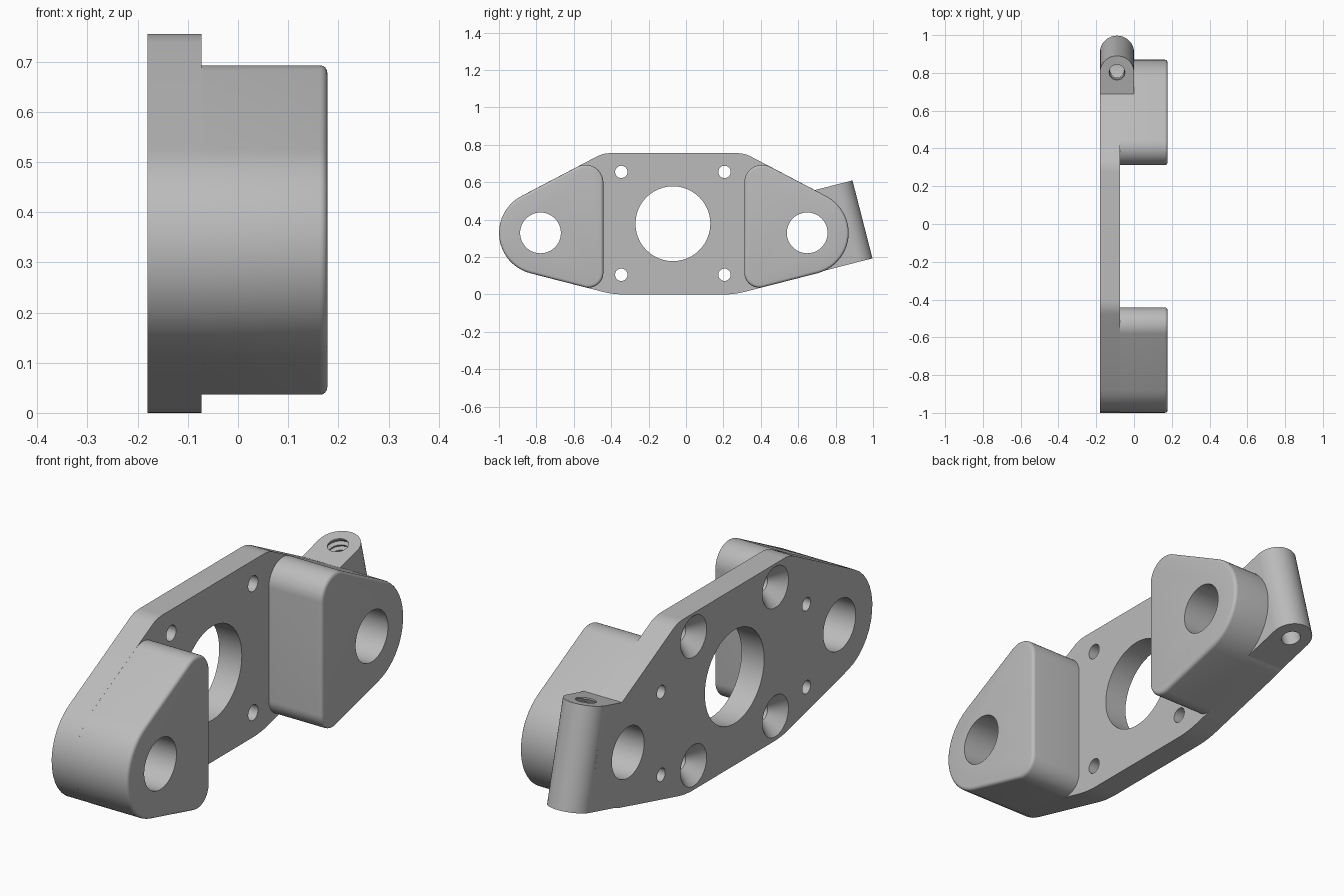
import bpy, bmesh, math
from mathutils import Vector

old = bpy.data.objects.get("Cube")
if old:
    bpy.data.objects.remove(old, do_unlink=True)

grey = bpy.data.materials.new("machined grey")
grey.use_nodes = True
COLOR = (0.5, 0.5, 0.5, 1)
grey.diffuse_color = COLOR
grey.node_tree.nodes["Principled BSDF"].inputs["Base Color"].default_value = COLOR

MID = -0.065                          # y of the plate's symmetry line
BACK, FACE, FRONT = -0.18, -0.073, 0.178
END_Y, END_Z, END_R = 0.713, 0.329, 0.222
X_AXIS = Vector((1, 0, 0))


def finish(name, bm):
    bmesh.ops.recalc_face_normals(bm, faces=bm.faces)
    mesh = bpy.data.meshes.new(name)
    bm.to_mesh(mesh)
    bm.free()
    mesh.materials.append(grey)
    ob = bpy.data.objects.new(name, mesh)
    bpy.context.collection.objects.link(ob)
    return ob


def rounded(corners, steps=14):
    """Polygon from (y, z, radius) corners, each replaced by a tangent arc."""
    pts = []
    for i, (y, z, r) in enumerate(corners):
        p = Vector((y, z))
        a = (Vector(corners[i - 1][:2]) - p).normalized()
        b = (Vector(corners[(i + 1) % len(corners)][:2]) - p).normalized()
        half = a.angle(b) / 2
        center = p + (a + b).normalized() * r / math.sin(half)
        start = p + a * r / math.tan(half) - center
        end = p + b * r / math.tan(half) - center
        turn = math.atan2(start.x * end.y - start.y * end.x, start.dot(end))
        for k in range(steps + 1):
            c, s = math.cos(turn * k / steps), math.sin(turn * k / steps)
            pts.append(center + Vector((start.x * c - start.y * s,
                                        start.x * s + start.y * c)))
    return pts


def prism(name, points, offset, bevel=0):
    bm = bmesh.new()
    face = bm.faces.new([bm.verts.new(p) for p in points])
    ext = bmesh.ops.extrude_face_region(bm, geom=[face])["geom"]
    top = [g for g in ext if isinstance(g, bmesh.types.BMVert)]
    bmesh.ops.translate(bm, verts=top, vec=offset)
    if bevel:
        rim = [e for e in bm.edges if all(v in top for v in e.verts)]
        bmesh.ops.bevel(bm, geom=rim, offset=bevel, segments=4,
                        profile=0.5, affect='EDGES')
    return finish(name, bm)


def turned(name, profile, origin, axis, sides=48):
    """Closed solid of revolution from (radius, distance along axis) pairs."""
    bm = bmesh.new()
    side = axis.orthogonal().normalized()
    other = axis.cross(side)
    rings = []
    for r, h in profile:
        rings.append([bm.verts.new(origin + axis * h + r * (
            side * math.cos(t * math.tau / sides) + other * math.sin(t * math.tau / sides)))
            for t in range(sides)])
    for lo, hi in zip(rings, rings[1:]):
        for i in range(sides):
            j = (i + 1) % sides
            bm.faces.new((lo[i], lo[j], hi[j], hi[i]))
    bm.faces.new(rings[0])
    bm.faces.new(rings[-1])
    ob = finish(name, bm)
    ob.hide_render = True
    return ob


def cut(ob, cutters):
    bpy.context.view_layer.objects.active = ob
    for c in cutters:
        mod = ob.modifiers.new("cut", 'BOOLEAN')
        mod.operation, mod.solver, mod.object = 'DIFFERENCE', 'EXACT', c
        bpy.ops.object.modifier_apply(modifier=mod.name)


def smooth(ob):
    bpy.ops.object.select_all(action='DESELECT')
    ob.select_set(True)
    bpy.context.view_layer.objects.active = ob
    bpy.ops.object.shade_smooth_by_angle(angle=math.radians(28))


def drill(name, y, z, profile):
    return turned(name, profile, Vector((0, y, z)), X_AXIS)


def through(r):
    return [(r, -0.4), (r, 0.4)]


# Mounting plate: six-sided outline with large rounded ends
TOP_T, LOW_T, TIP_T, TIP_Z, HEIGHT = 0.378, 0.325, 1.327, 0.257, 0.755
right_side = [(LOW_T, 0, 0.45), (TIP_T, TIP_Z, END_R), (TOP_T, HEIGHT, 0.15)]
left_side = [(-t, z, r) for t, z, r in reversed(right_side)]
outline = rounded(right_side + left_side)
plate = prism("mounting_plate", [(BACK, MID + p.x, p.y) for p in outline],
              X_AXIS * (FACE - BACK))

# Raised end blocks following the plate outline
INNER = 0.377
block_corners = [(INNER, 0.013, 0.08), (TIP_T, TIP_Z, END_R), (INNER, HEIGHT, 0.095)]
blocks = {}
for s, label in ((-1, "front_block"), (1, "rear_block")):
    shape = rounded(block_corners, 20)
    blocks[s] = prism(label, [(FACE, MID + s * p.x, p.y) for p in shape],
                      X_AXIS * (FRONT - FACE), bevel=0.015)

# Bores, countersunk screw holes and blind holes
cutters = [drill("center_bore", MID - 0.005, 0.378, through(0.2))]
cut(plate, cutters)
for s in (-1, 1):
    bore = drill("end_bore", MID + s * END_Y, END_Z, through(0.109))
    cut(plate, [bore])
    cut(blocks[s], [bore])
    cutters.append(bore)
    for dz in (-1, 1):
        screw = drill("screw_hole", MID - 0.005 + s * 0.276, 0.38 + dz * 0.275,
                      [(0.097, BACK - 0.01), (0.033, BACK + 0.06), (0.033, 0.1)])
        blind = drill("blind_hole", MID + s * 0.49, 0.325 + dz * 0.177,
                      [(0.028, BACK - 0.05), (0.028, 0.04), (0.002, 0.055)])
        cut(plate, [screw, blind])
        cut(blocks[s], [blind])
        cutters += [screw, blind]

# Tilted threaded lug on the rear end
up = Vector((0, -0.2486, 0.9686))
out = Vector((0, 0.9686, 0.2486))
LUG_R, LUG_H = 0.09, 0.43
base = Vector((BACK + LUG_R, 0.997, 0.193)) - out * LUG_R
arc = [base + LUG_R * (out * math.cos(a) + X_AXIS * math.sin(a))
       for a in (math.pi * (k / 24 - 0.5) for k in range(25))]
inner = [base - out * 0.22 + X_AXIS * LUG_R * s for s in (1, -1)]
lug = prism("threaded_lug", arc + inner, up * LUG_H)

# Thread grooves in the upper part of the lug hole
thread = [(0.04, -0.05), (0.04, 0.14)]
PITCH = 0.025
for k in range(11):
    h = 0.15 + k * PITCH
    thread += [(0.052, h + PITCH * 0.4), (0.041, h + PITCH)]
thread += [(0.05, LUG_H + 0.05)]
clear = drill("lug_clearance", MID + END_Y, END_Z, through(0.205))
tapped = turned("tapped_hole", thread, base, up)
cut(lug, [clear, tapped])
cutters += [clear, tapped]

for c in cutters:
    bpy.data.objects.remove(c, do_unlink=True)
for part in (plate, lug, *blocks.values()):
    smooth(part)
